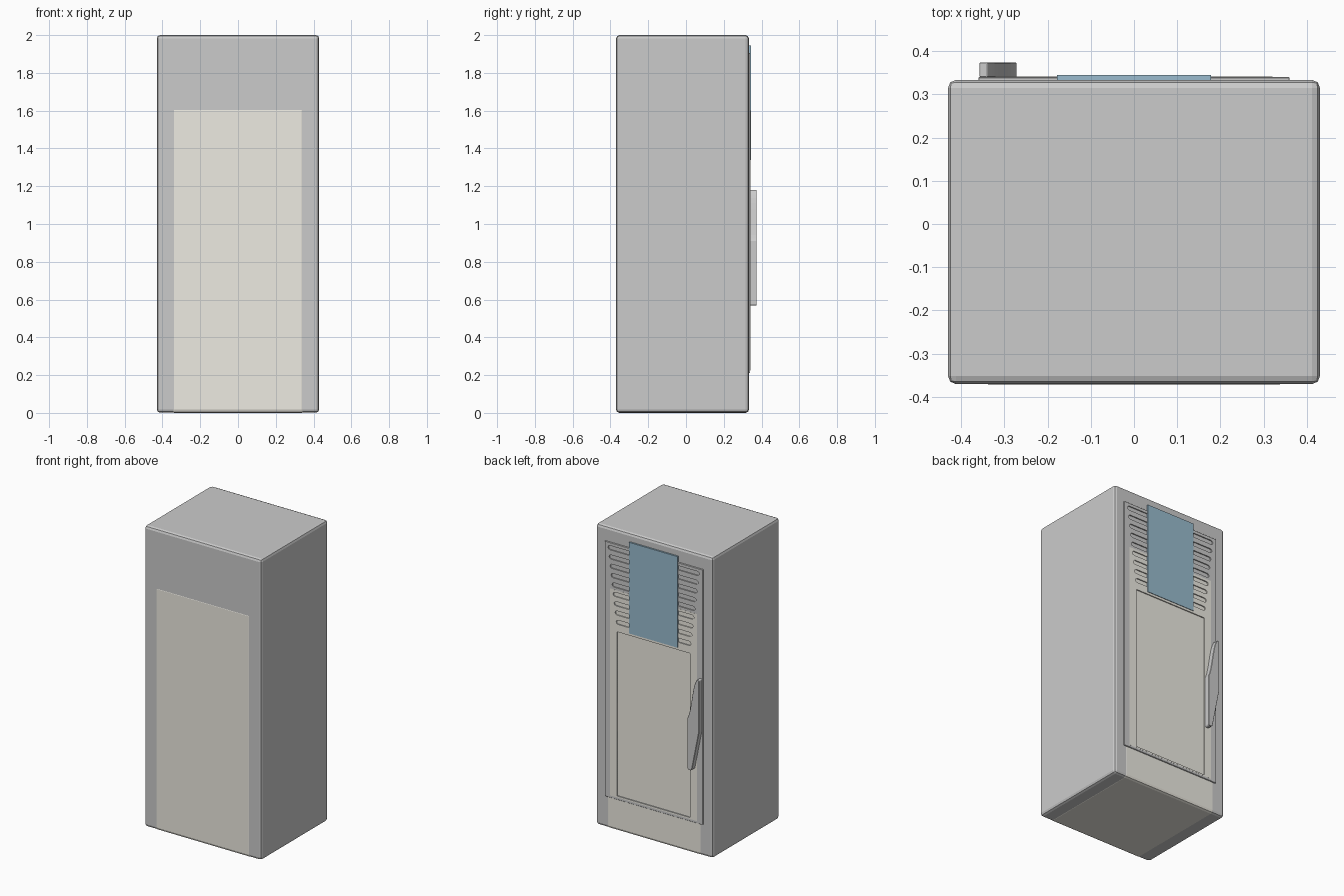
import bpy, bmesh, math

if "Cube" in bpy.data.objects:
    bpy.data.objects.remove(bpy.data.objects["Cube"])


def material(name, rgb):
    m = bpy.data.materials.new(name)
    m.diffuse_color = (*rgb, 1)
    m.use_nodes = True
    m.node_tree.nodes["Principled BSDF"].inputs["Base Color"].default_value = m.diffuse_color
    return m


BEIGE = material("beige", (0.85, 0.83, 0.76))
BLUE = material("blue", (0.32, 0.50, 0.62))


def link(name, bm, mat=None):
    me = bpy.data.meshes.new(name)
    bmesh.ops.recalc_face_normals(bm, faces=bm.faces)
    bm.to_mesh(me)
    bm.free()
    ob = bpy.data.objects.new(name, me)
    bpy.context.collection.objects.link(ob)
    if mat:
        me.materials.append(mat)
    return ob


def prism(bm, pts, y0, y1):
    """Extrude an x-z outline from y0 to y1."""
    face = bm.faces.new([bm.verts.new((x, y0, z)) for x, z in pts])
    new = bmesh.ops.extrude_face_region(bm, geom=[face])["geom"]
    bmesh.ops.translate(bm, vec=(0, y1 - y0, 0),
                        verts=[v for v in new if isinstance(v, bmesh.types.BMVert)])


def box(name, x, y, z, mat=None, bevel=0, segments=1):
    bm = bmesh.new()
    prism(bm, [(x[0], z[0]), (x[1], z[0]), (x[1], z[1]), (x[0], z[1])], *y)
    ob = link(name, bm, mat)
    if bevel:
        m = ob.modifiers.new("bevel", 'BEVEL')
        m.width, m.segments = bevel, segments
    return ob


def slot(x0, x1, z, r, n=4):
    """Outline of a slot with rounded ends."""
    arc = [math.pi * i / n for i in range(n + 1)]
    return ([(x1 - r + r * math.sin(a), z - r * math.cos(a)) for a in arc] +
            [(x0 + r - r * math.sin(a), z + r * math.cos(a)) for a in arc])


# Cabinet shell, with the beige lining showing on its front, back and base
box("cabinet_body", (-0.43, 0.43), (-0.37, 0.333), (0.001, 2.0), bevel=0.018, segments=2)
box("cabinet_lining", (-0.355, 0.355), (-0.3708, 0.3338), (0.0, 1.62), BEIGE, 0.018, 2)

# Cutter for the door: the large lower opening and the vent slots
cut = bmesh.new()
prism(cut, [(-0.268, 0.235), (0.268, 0.235), (0.268, 1.325), (-0.268, 1.325)], 0.30, 0.40)
for i in range(9):
    outer = 0.335 - 0.0075 * i
    for a, b in ((0.15, outer), (-outer, -0.15)):
        prism(cut, slot(a, b, 1.87 - 0.06 * i, 0.014), 0.30, 0.40)
cutter = link("door_cutter", cut)
cutter.hide_render = True
cutter.hide_set(True)

# Door frame and its beige inner field
door = box("door_frame", (-0.36, 0.36), (0.325, 0.340), (0.21, 1.905), bevel=0.002)
field = box("door_field", (-0.32, 0.32), (0.325, 0.3406), (0.225, 1.60), BEIGE)
for ob in (door, field):
    m = ob.modifiers.new("openings", 'BOOLEAN')
    m.object, m.operation, m.solver = cutter, 'DIFFERENCE', 'EXACT'

# Blue display panel between the vents
box("display_panel", (-0.178, 0.178), (0.333, 0.344), (1.34, 1.945), BLUE)

# Door handle: a bar with an S-curved upper edge
curve = []
for i in range(11):
    t = i / 10
    curve.append((-0.335 + 0.063 * t, 1.17 - 0.26 * (t - 0.08 * math.sin(2 * math.pi * t))))
outline = [(-0.357, 1.175), (-0.352, 1.18), (-0.340, 1.18)] + curve
outline += [(-0.272, 0.575), (-0.277, 0.568), (-0.297, 0.568), (-0.304, 0.575), (-0.357, 0.84)]
hb = bmesh.new()
prism(hb, outline, 0.339, 0.374)
handle = link("door_handle", hb)
hm = handle.modifiers.new("bevel", 'BEVEL')
hm.width, hm.segments = 0.002, 1
